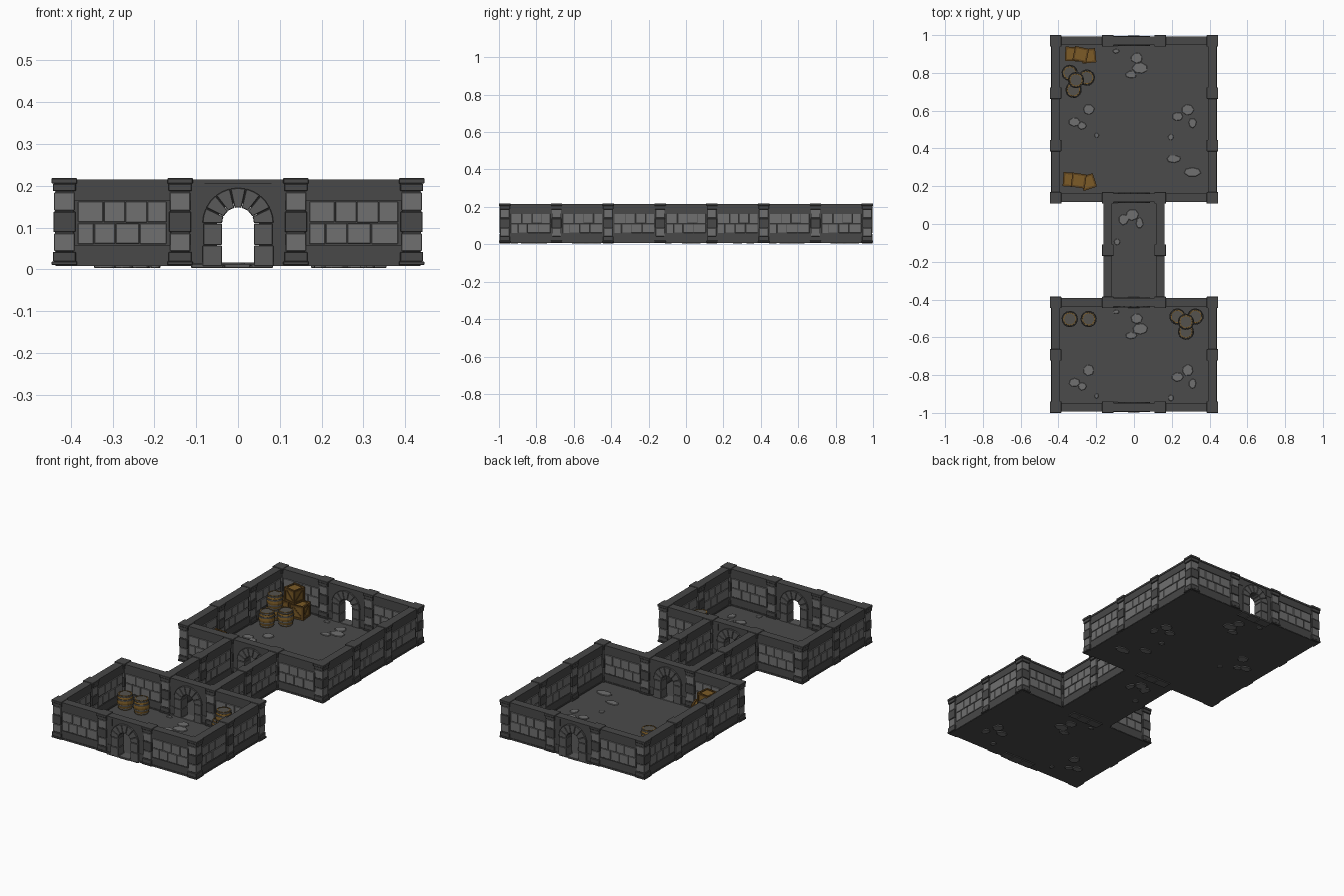
import bpy, bmesh, random
from math import sin, cos, pi, radians
from mathutils import Matrix, Vector

if "Cube" in bpy.data.objects:
    bpy.data.objects.remove(bpy.data.objects["Cube"])

random.seed(4)
M = 0.277                                   # wall module length
XN = [M * (i - 1.5) for i in range(4)]      # grid nodes
YN = [M * (i - 3.5) for i in range(8)]


def mat(name, r, g, b):
    m = bpy.data.materials.new(name)
    m.diffuse_color = (r, g, b, 1)
    m.use_nodes = True
    m.node_tree.nodes["Principled BSDF"].inputs["Base Color"].default_value = m.diffuse_color
    return m


DARK = mat("dark_stone", .065, .065, .065)
LIGHT = mat("light_stone", .16, .16, .16)
MID = mat("mid_stone", .10, .10, .10)
FLOOR = mat("floor_stone", .07, .07, .07)
WOOD = mat("wood", .20, .105, .02)
TRIM = mat("dark_wood", .11, .055, .012)
IRON = mat("iron", .09, .085, .075)


def box(bm, x0, x1, y0, y1, z0, z1, turn=None):
    c = Vector(((x0 + x1) / 2, (y0 + y1) / 2, (z0 + z1) / 2))
    m = Matrix.Translation(c)
    if turn:
        m = m @ turn
    bmesh.ops.create_cube(bm, size=1, matrix=m @ Matrix.Diagonal((x1 - x0, y1 - y0, z1 - z0, 1)))


def prism(bm, pts, depth_a, depth_b, upright=True):
    # extrude a 2D outline along y (upright) or z
    f = (lambda p, d: (p[0], d, p[1])) if upright else (lambda p, d: (p[0], p[1], d))
    face = bm.faces.new([bm.verts.new(f(p, depth_a)) for p in pts])
    ext = bmesh.ops.extrude_face_region(bm, geom=[face])
    vs = [v for v in ext["geom"] if isinstance(v, bmesh.types.BMVert)]
    bmesh.ops.translate(bm, verts=vs, vec=Vector(f((0, 0), depth_b - depth_a)))


def finish(name, bm, material):
    bmesh.ops.recalc_face_normals(bm, faces=bm.faces)
    me = bpy.data.meshes.new(name)
    bm.to_mesh(me)
    bm.free()
    me.materials.append(material)
    return me


def place(me, x=0, y=0, z=0, rot=0, bevel=0):
    ob = bpy.data.objects.new(me.name, me)
    ob.location, ob.rotation_euler = (x, y, z), (0, 0, rot)
    bpy.context.collection.objects.link(ob)
    if bevel:
        b = ob.modifiers.new("bevel", "BEVEL")
        b.width, b.segments = bevel, 1
    return ob


H = M / 2
# plain wall module: core, plinth, base course, top course, cap
bm = bmesh.new()
for z0, z1, h in ((.01, .205, .016), (.01, .018, .023), (.01, .058, .020),
                  (.165, .205, .020), (.205, .215, .0225)):
    box(bm, -H, H, -h, h, z0, z1)
wall = finish("wall_core", bm, DARK)

# bricks on both faces of a plain module
bm = bmesh.new()
for side in (-1, 1):
    for z0, z1, shift in ((.061, .110, 0), (.113, .162, .022)):
        cuts = [-.107] + [-.107 + .0535 * k + random.uniform(-.006, .006) + shift - .011
                          for k in (1, 2, 3)] + [.107]
        for a, b in zip(cuts, cuts[1:]):
            ya, yb = sorted((side * .012, side * random.uniform(.0195, .0215)))
            box(bm, a + .001, b - .001, ya, yb, z0 + random.uniform(-.001, .001), z1)
bricks = finish("wall_bricks", bm, LIGHT)

# doorway module: wall with arched hole, cap
AZ, RI, RO = .110, .038, .085
bm = bmesh.new()
R = .05
prism(bm, [(-H, .01), (-H, .205), (H, .205), (H, .01), (R, .01)]
      + [(R * cos(pi * k / 14), AZ + R * sin(pi * k / 14)) for k in range(15)] + [(-R, .01)],
      -.018, .018)
box(bm, -H, H, -.0225, .0225, .205, .215)
for s in (-1, 1):
    a, b = sorted((s * .08, s * H))
    box(bm, a, b, -.023, .023, .01, .018)
    box(bm, a, b, -.020, .020, .01, .058)
    box(bm, a, b, -.020, .020, .165, .205)
door_wall = finish("doorway_wall", bm, DARK)

# arch stones: jamb blocks and seven voussoirs
bm = bmesh.new()
for s in (-1, 1):
    for z0, z1, o in ((.008, .057, RO), (.0585, AZ - .0007, RO - .002)):
        a, b = sorted((s * RI, s * o))
        box(bm, a, b, -.027, .027, z0, z1)
for k in range(7):
    a, b = pi * k / 7 + .01, pi * (k + 1) / 7 - .01
    c = (a + b) / 2
    prism(bm, [(r * cos(t), AZ + r * sin(t)) for r, t in
               ((RI, a), (RO, a), (RO, c), (RO, b), (RI, b), (RI, c))], -.027, .027)
arch = finish("arch_stones", bm, MID)

# threshold slabs
bm = bmesh.new()
for a, b, y in ((-.112, -.035, .026), (-.033, .03, .028), (.032, .084, .025)):
    box(bm, a, b, -y, y, .003, .014)
sill = finish("threshold", bm, MID)

# pillar: dark blocks and light blocks
bm = bmesh.new()
for z0, z1, h in ((.01, .019, .0305), (.019, .042, .0275), (.042, .187, .0225),
                  (.089, .138, .0265), (.187, .205, .0275), (.205, .218, .0305)):
    box(bm, -h, h, -h, h, z0, z1)
pillar = finish("pillar", bm, DARK)
bm = bmesh.new()
for z0, z1, h in ((.044, .086, .0245), (.141, .184, .0245)):
    box(bm, -h, h, -h, h, z0, z1)
pillar_l = finish("pillar_blocks", bm, LIGHT)

# lay the walls out on the grid
nodes = set()
for j in (0, 2, 4, 7):
    for i in range(3):
        x, y = (XN[i] + XN[i + 1]) / 2, YN[j]
        if i == 1:
            place(door_wall, x, y)
            place(arch, x, y, bevel=.0015)
            place(sill, x, y, bevel=.002)
        else:
            place(wall, x, y)
            place(bricks, x, y, bevel=.0012)
    nodes |= {(i, j) for i in range(4)}
for j in range(7):
    for i in ((1, 2) if j in (2, 3) else (0, 3)):
        y = (YN[j] + YN[j + 1]) / 2
        place(wall, XN[i], y, rot=pi / 2)
        place(bricks, XN[i], y, rot=pi / 2, bevel=.0012)
        nodes |= {(i, j), (i, j + 1)}
for i, j in sorted(nodes):
    place(pillar, XN[i], YN[j], bevel=.0015)
    place(pillar_l, XN[i], YN[j], bevel=.0015)

# floors
for name, i0, i1, j0, j1 in (("front_room_floor", 0, 3, 0, 2), ("corridor_floor", 1, 2, 2, 4),
                             ("back_room_floor", 0, 3, 4, 7)):
    bm = bmesh.new()
    e = .021
    trim = e if name[0] == "c" else -e
    box(bm, XN[i0] - e, XN[i1] + e, YN[j0] + trim, YN[j1] - trim, .008, .012)
    place(finish(name, bm, FLOOR))

# loose paving stones (offsets within a cluster: x, y, half width, half depth)
CL_A = ((.0, .0, .034, .03), (.018, -.055, .045, .032), (-.03, -.09, .032, .02), (-.11, .035, .018, .012))
CL_B = ((.0, .0, .033, .032), (-.055, -.035, .032, .025), (.025, -.07, .022, .028), (-.09, -.145, .016, .018))
CL_C = ((.0, .0, .032, .03), (-.075, -.065, .032, .024), (-.035, -.085, .024, .022), (.042, -.135, .013, .014))
CL_D = ((.0, .0, .04, .022), (.10, -.07, .045, .026))
CL_E = ((.0, .0, .036, .032), (-.045, -.025, .028, .032), (.04, -.045, .02, .032), (-.08, -.145, .018, .018))
bm = bmesh.new()
for cx, cy, cl in ((.015, -.50, CL_A), (.015, .88, CL_A), (.285, -.775, CL_B), (.285, .605, CL_B),
                   (-.24, -.775, CL_C), (-.24, .605, CL_C), (.21, .345, CL_D), (-.01, .05, CL_E)):
    for dx, dy, w, d in cl:
        ph = random.uniform(0, 1)
        prism(bm, [(cx + dx + w * random.uniform(.85, 1.05) * cos(ph + k * pi / 3.5),
                    cy + dy + d * random.uniform(.85, 1.05) * sin(ph + k * pi / 3.5))
                   for k in range(7)], .003, .016, False)
place(finish("paving_stones", bm, LIGHT), bevel=.002)


def lathe(prof, n=14):
    bm = bmesh.new()
    rings = [[bm.verts.new((r * cos(2 * pi * k / n), r * sin(2 * pi * k / n), z)) for k in range(n)]
             for r, z in prof]
    for a, b in zip(rings, rings[1:]):
        for k in range(n):
            bm.faces.new((a[k], a[(k + 1) % n], b[(k + 1) % n], b[k]))
    bm.faces.new(rings[0])
    bm.faces.new(rings[-1])
    return bm


# barrels: staves with recessed lid, and iron hoops
barrel = finish("barrel", lathe([(.034, 0), (.039, .018), (.042, .04), (.039, .062), (.034, .08),
                                 (.030, .08), (.030, .075)]), WOOD)
hoops = []
for z, r in ((.004, .0365), (.022, .0415), (.052, .0425), (.070, .0385)):
    hoops.append(finish("barrel_hoop", lathe([(r, z), (r + .001, z + .003), (r, z + .008)]), IRON))
for x, y, z in ((-.34, .80, 0), (-.25, .775, 0), (-.32, .71, 0), (-.307, .762, .08),
                (-.34, -.503, 0), (-.24, -.503, 0),
                (.23, -.49, 0), (.325, -.49, 0), (.275, -.57, 0), (.275, -.518, .08)):
    for me in [barrel] + hoops:
        place(me, x, y, z + .012, random.uniform(0, 3))

# crates: inset panel box, edge frame, diagonal braces
S, W = .0375, .010
bm = bmesh.new()
box(bm, -S + .004, S - .004, -S + .004, S - .004, .004, 2 * S - .004)
panel = finish("crate_panels", bm, WOOD)
bm = bmesh.new()
for a in (-S, S - W):
    for b in (-S, S - W):
        box(bm, a, a + W, b, b + W, 0, 2 * S)
        box(bm, a, a + W, -S + W, S - W, b + S, b + S + W)
        box(bm, -S + W, S - W, a, a + W, b + S, b + S + W)
for s in (-1, 1):
    y = s * (S - .004)
    box(bm, -.038, .038, y - .002, y + .002, S - .004, S + .004, Matrix.Rotation(pi / 4, 4, 'Y'))
    box(bm, y - .002, y + .002, -.038, .038, S - .004, S + .004, Matrix.Rotation(pi / 4, 4, 'X'))
frame = finish("crate_frame", bm, TRIM)
for x, y, z, a in ((-.327, .90, 0, -3), (-.24, .89, 0, 6), (-.282, .898, 2 * S, -12),
                   (-.338, .235, 0, -4), (-.243, .222, 0, 18), (-.293, .23, 2 * S, -8)):
    for me in (panel, frame):
        place(me, x, y, z + .012, radians(a))
